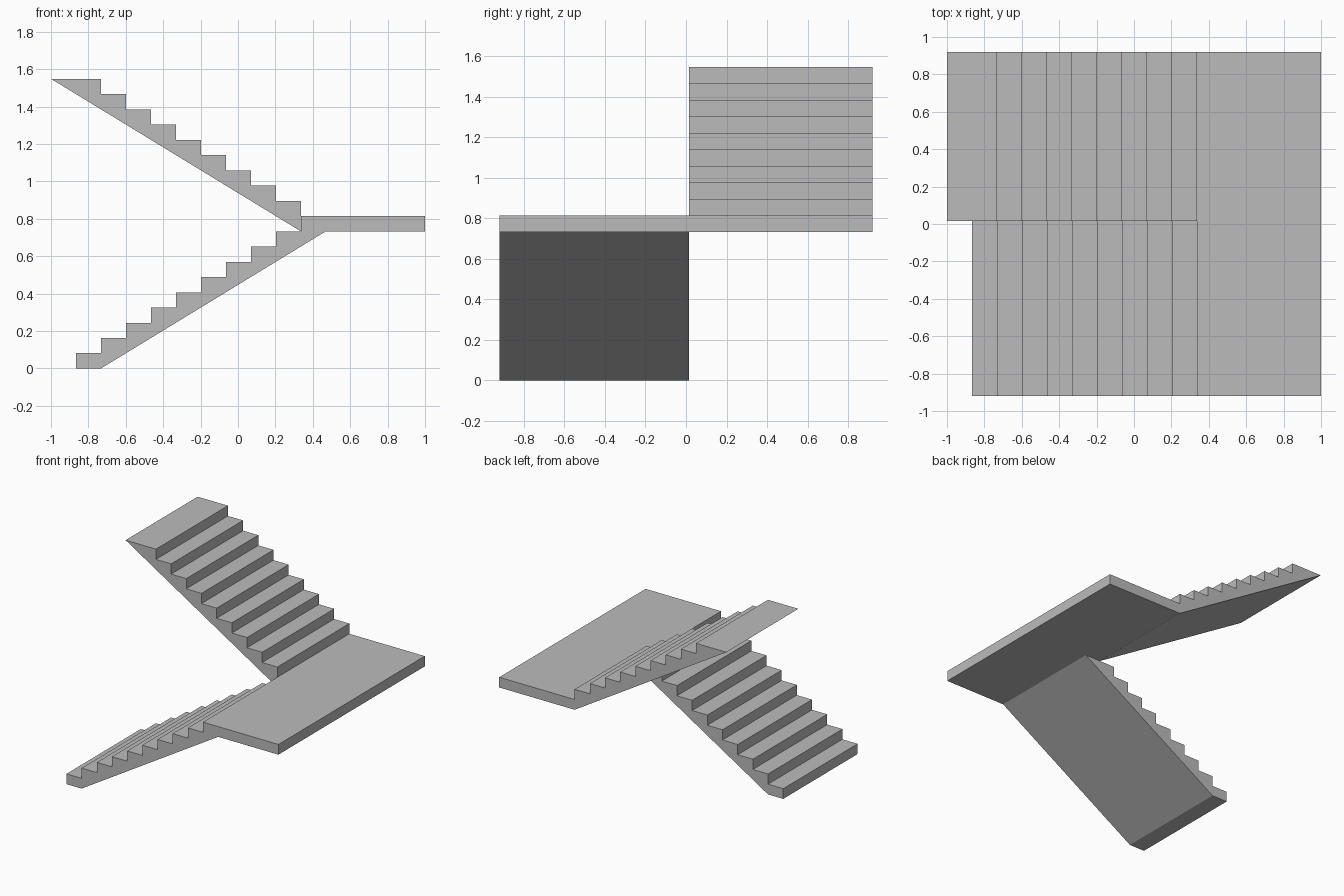
import bpy
import bmesh

default = bpy.data.objects.get("Cube")
if default:
    bpy.data.objects.remove(default, do_unlink=True)

TREAD, RISE, STEPS = 0.1336, 0.0815, 9
LANDING_X = 0.336              # edge where both flights meet the landing
LANDING_Z = STEPS * RISE       # underside of the landing
HALF_WIDTH, SPLIT = 0.92, 0.015

concrete = bpy.data.materials.new("concrete grey")
concrete.use_nodes = True
GREY = (0.5, 0.5, 0.5, 1.0)
concrete.diffuse_color = GREY
concrete.node_tree.nodes["Principled BSDF"].inputs["Base Color"].default_value = GREY


def extrude_profile(name, profile, y0, y1):
    """Extrude an x-z outline along y into a solid."""
    bm = bmesh.new()
    face = bm.faces.new([bm.verts.new((x, y0, z)) for x, z in profile])
    result = bmesh.ops.extrude_face_region(bm, geom=[face])
    verts = [v for v in result["geom"] if isinstance(v, bmesh.types.BMVert)]
    bmesh.ops.translate(bm, verts=verts, vec=(0, y1 - y0, 0))
    bmesh.ops.recalc_face_normals(bm, faces=bm.faces)
    mesh = bpy.data.meshes.new(name)
    bm.to_mesh(mesh)
    bm.free()
    mesh.materials.append(concrete)
    obj = bpy.data.objects.new(name, mesh)
    bpy.context.collection.objects.link(obj)
    return obj


def step_outline(x, z, direction, count):
    """Riser and tread corners climbing from (x, z)."""
    points = [(x, z)]
    for i in range(count):
        top = z + (i + 1) * RISE
        points.append((x + direction * i * TREAD, top))
        points.append((x + direction * (i + 1) * TREAD, top))
    return points


# Lower flight, climbing toward +x, with a sloped underside
start = LANDING_X - STEPS * TREAD
lower = step_outline(start, 0, 1, STEPS)
lower += [(LANDING_X + TREAD, LANDING_Z), (start + TREAD, 0)]
extrude_profile("lower_flight", lower, -HALF_WIDTH, SPLIT)

# Landing slab
top = LANDING_Z + RISE
landing = [(LANDING_X, LANDING_Z), (1, LANDING_Z), (1, top), (LANDING_X, top)]
extrude_profile("landing", landing, -HALF_WIDTH, HALF_WIDTH)

# Upper flight, climbing back toward -x, ending in a double-depth top tread
upper = step_outline(LANDING_X, top, -1, STEPS)
upper[-1] = (-1, top + STEPS * RISE)
upper.append((LANDING_X, LANDING_Z))
extrude_profile("upper_flight", upper, SPLIT, HALF_WIDTH)
